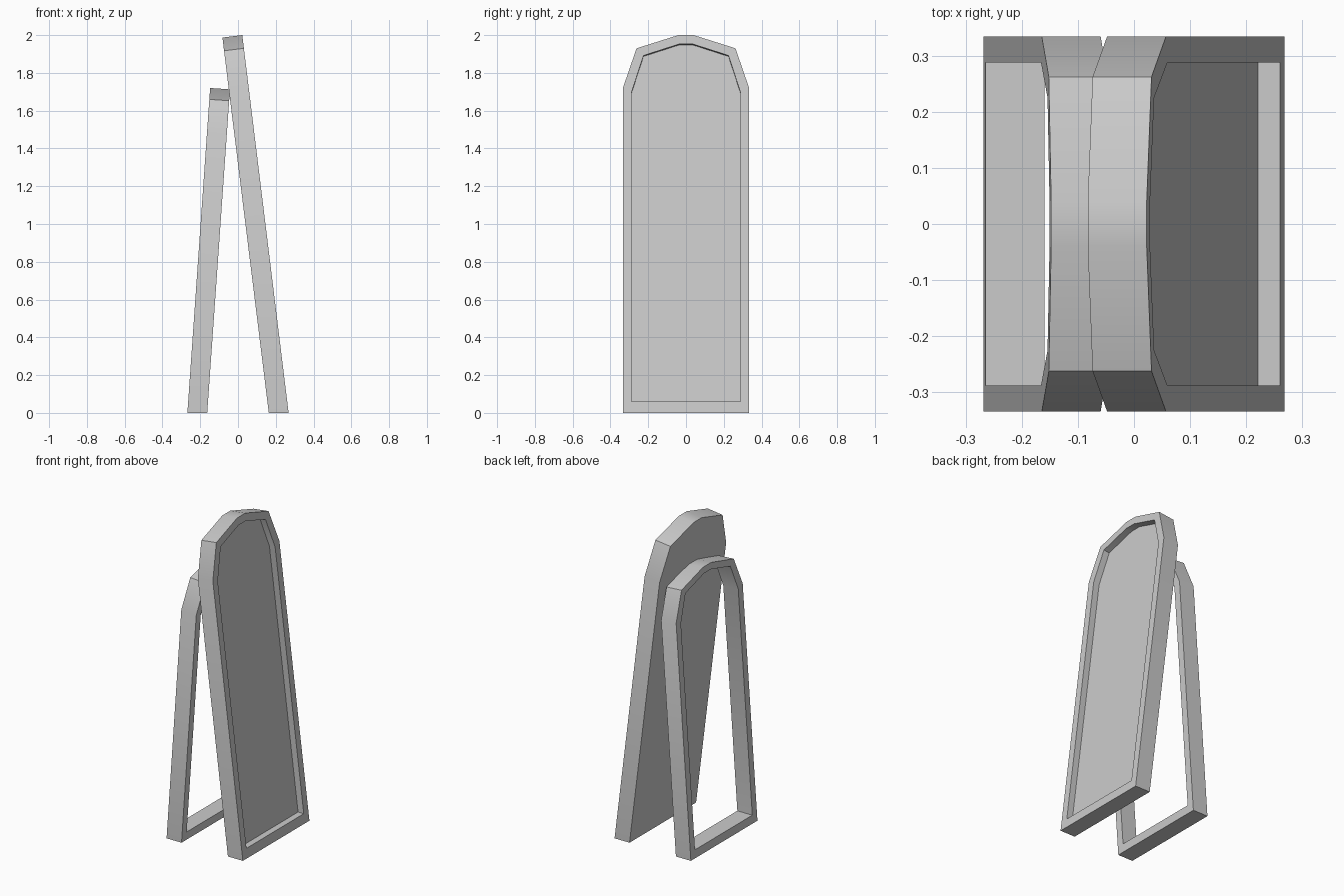
import bpy, bmesh

cube = bpy.data.objects.get("Cube")
if cube:
    bpy.data.objects.remove(cube)

# Single painted finish
grey = bpy.data.materials.new("light grey")
grey.use_nodes = True
colour = (0.6, 0.6, 0.6, 1)
grey.diffuse_color = colour
grey.node_tree.nodes["Principled BSDF"].inputs["Base Color"].default_value = colour

# Half outlines (y, height) of the arched panel and its opening
OUTER = [(0.334, 0), (0.334, 1.72), (0.262, 1.93), (0.04, 2.0)]
INNER = [(0.2875, 0.06), (0.2875, 1.70), (0.225, 1.892), (0.035, 1.953)]
THICK = 0.105


def mirrored(half):
    return half + [(-y, z) for y, z in reversed(half)]


def arched_panel(name, foot_x, lean, height, side, recess):
    """Leaning frame; side is the direction of its depth, recess its opening depth."""
    bm = bmesh.new()

    def ring(half, depth):
        verts = []
        for y, z in mirrored(half):
            z *= height
            d = side * depth
            drop = d * lean if z > 0.1 else 0   # top square to the lean, foot level
            verts.append(bm.verts.new((foot_x - lean * z + d, y, z + drop)))
        return verts

    def bridge(a, b):
        for i in range(len(a)):
            j = (i + 1) % len(a)
            bm.faces.new((a[i], a[j], b[j], b[i]))

    face_outer, face_inner = ring(OUTER, 0), ring(INNER, 0)
    back_outer, deep_inner = ring(OUTER, THICK), ring(INNER, recess)
    bridge(face_outer, face_inner)
    bridge(face_inner, deep_inner)
    bridge(back_outer, face_outer)
    if recess < THICK:
        bm.faces.new(deep_inner)      # mirror pane
        bm.faces.new(back_outer)      # closed back
    else:
        bridge(deep_inner, back_outer)
    bmesh.ops.recalc_face_normals(bm, faces=bm.faces)

    mesh = bpy.data.meshes.new(name)
    bm.to_mesh(mesh)
    bm.free()
    mesh.materials.append(grey)
    obj = bpy.data.objects.new(name, mesh)
    bpy.context.collection.objects.link(obj)
    bpy.ops.object.select_all(action='DESELECT')
    obj.select_set(True)
    bpy.context.view_layer.objects.active = obj
    bpy.ops.object.shade_smooth_by_angle()
    return obj


# Mirror with a shallow recess, and the shorter open frame that props it up
arched_panel("mirror_panel", 0.268, 0.1227, 1.0, -1, 0.04)
arched_panel("rear_stand", -0.268, -0.07, 0.86, 1, THICK)
